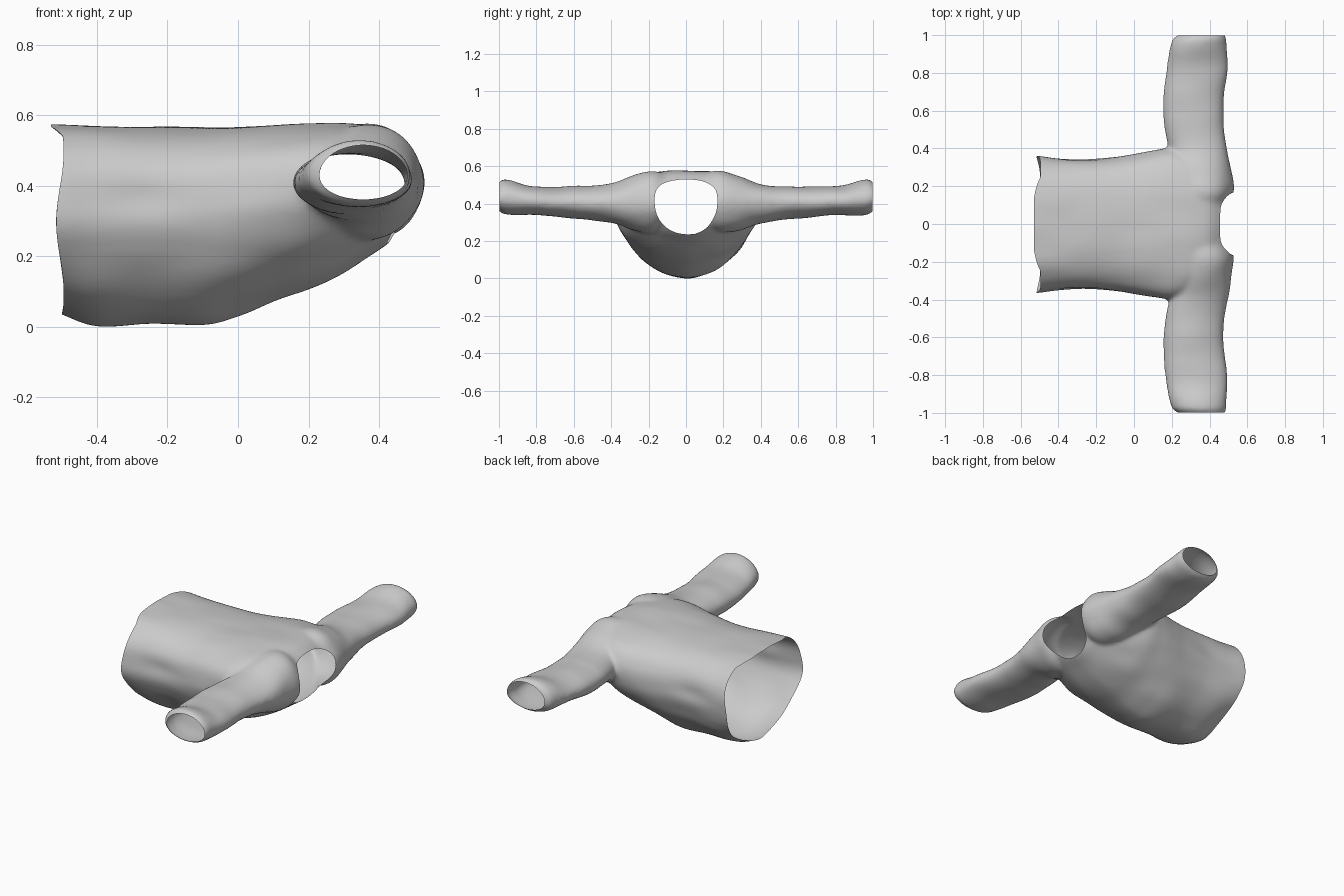
import bpy, bmesh, math
from mathutils import Vector, noise

if "Cube" in bpy.data.objects:
    bpy.data.objects.remove(bpy.data.objects["Cube"])


def section(lo, hi, zb, zt, zc, n_up, n_low, count=64):
    """Closed superellipse outline: (across, z) points, blunt on top, rounder below."""
    pts = []
    c, w = (lo + hi) / 2, (hi - lo) / 2
    for i in range(count):
        t = 2 * math.pi * i / count
        co, si = math.cos(t), math.sin(t)
        n = n_up if si >= 0 else n_low
        a = math.copysign(abs(co) ** (2 / n), co)
        b = abs(si) ** (2 / n)
        pts.append((c + w * a, zc + (zt - zc) * b if si >= 0 else zc - (zc - zb) * b))
    return pts


def smooth_rows(rows, steps=6):
    """Catmull-Rom interpolation between rows of measurements."""
    out = []
    for i in range(len(rows) - 1):
        p0, p1 = rows[max(i - 1, 0)], rows[i]
        p2, p3 = rows[i + 1], rows[min(i + 2, len(rows) - 1)]
        for s in range(steps):
            t = s / steps
            out.append([0.5 * (2 * b + (c - a) * t + (2 * a - 5 * b + 4 * c - d) * t * t
                               + (3 * b - a - 3 * c + d) * t ** 3)
                        for a, b, c, d in zip(p0, p1, p2, p3)])
    return out + [list(rows[-1])]


def loft(bm, rings):
    loops = [[bm.verts.new(p) for p in r] for r in rings]
    for a, b in zip(loops, loops[1:]):
        for i in range(len(a)):
            j = (i + 1) % len(a)
            bm.faces.new((a[i], a[j], b[j], b[i]))
    bm.faces.new(loops[0])
    bm.faces.new(loops[-1])


def make_object(name, bm):
    bmesh.ops.recalc_face_normals(bm, faces=bm.faces)
    me = bpy.data.meshes.new(name)
    bm.to_mesh(me)
    bm.free()
    ob = bpy.data.objects.new(name, me)
    bpy.context.collection.objects.link(ob)
    return ob


bm = bmesh.new()

# Torso: x, half width, bottom z, top z, z of widest point
torso = [(-0.56, .365, .06, .578, .33), (-0.50, .362, .038, .577, .33),
         (-0.40, .350, .006, .575, .33), (-0.25, .347, .012, .570, .34),
         (-0.10, .355, .004, .568, .34), (0.00, .370, .032, .570, .35),
         (0.10, .388, .072, .574, .37), (0.20, .400, .108, .579, .39),
         (0.30, .370, .158, .582, .41), (0.38, .320, .208, .572, .41),
         (0.43, .270, .245, .550, .41), (0.48, .220, .310, .510, .41),
         (0.51, .130, .370, .460, .41)]
loft(bm, [[(x, y, z) for y, z in section(-w, w, zb, zt, zc, 2.7, 1.8)]
          for x, w, zb, zt, zc in smooth_rows(torso)])

# Sleeves and shoulders: y, x min, x max, bottom z, top z, z of widest point
sleeve = [(0.00, .20, .47, .32, .54, .42), (0.10, .20, .500, .29, .565, .42),
          (0.18, .20, .528, .25, .580, .41), (0.28, .20, .515, .26, .555, .41),
          (0.38, .19, .497, .295, .515, .41), (0.48, .168, .483, .312, .500, .41),
          (0.60, .155, .474, .325, .496, .41), (0.72, .160, .482, .335, .494, .415),
          (0.84, .172, .495, .343, .500, .42), (0.93, .188, .491, .342, .528, .43),
          (0.98, .205, .488, .348, .533, .43), (1.00, .235, .480, .368, .515, .43),
          (1.03, .250, .472, .380, .500, .43)]
half = smooth_rows(sleeve)
full = [[-r[0]] + r[1:] for r in reversed(half[1:])] + half
loft(bm, [[(x, y, z) for x, z in section(a, b, zb, zt, zc, 2.0, 2.0)]
          for y, a, b, zb, zt, zc in full])
shirt = make_object("shirt", bm)

# Neck opening cutter
NW, NB, NT, NC = .168, .24, .532, .415
bm = bmesh.new()
loft(bm, [[(x, y, z) for y, z in section(-NW, NW, NB, NT, NC, 2.8, 2.1)] for x in (.32, .7)])
cutter = make_object("neck_cutter", bm)
cutter.hide_render = True

# Fuse, soften and cut the neck
bpy.context.view_layer.objects.active = shirt
shirt.select_set(True)
m = shirt.modifiers.new("fuse", 'REMESH')
m.mode, m.voxel_size = 'VOXEL', 0.011
m = shirt.modifiers.new("soften", 'SMOOTH')
m.factor, m.iterations = 0.5, 10
m = shirt.modifiers.new("neck", 'BOOLEAN')
m.operation, m.object, m.solver = 'DIFFERENCE', cutter, 'EXACT'
for name in ("fuse", "soften", "neck"):
    bpy.ops.object.modifier_apply(modifier=name)
bpy.data.objects.remove(cutter)


def in_neck(p):
    n = 2.8 if p.z >= NC else 2.1
    h = NT - NC if p.z >= NC else NC - NB
    return p.x > .31 and abs(p.y / NW) ** n + abs((p.z - NC) / h) ** n < 1.004


# Open the neck, hem and cuffs so only the cloth remains
bm = bmesh.new()
bm.from_mesh(shirt.data)
bmesh.ops.delete(bm, geom=[f for f in bm.faces if in_neck(f.calc_center_median())],
                 context='FACES')
for co, no in (((-.505, 0, 0), (-1, 0, 0)), ((0, .998, 0), (0, 1, 0)), ((0, -.998, 0), (0, -1, 0))):
    bmesh.ops.bisect_plane(bm, geom=bm.verts[:] + bm.edges[:] + bm.faces[:],
                           plane_co=co, plane_no=no, clear_outer=True)

# Soft cloth folds and the wavy hem
bm.normal_update()
for v, n in [(v, v.normal.copy()) for v in bm.verts]:
    p = v.co.copy()
    fold = noise.noise(Vector((p.x * 4, p.y * 7, p.z * 9))) * .007
    side = math.exp(-((p.x + .27) / .12) ** 2 - ((p.z - .37) / .05) ** 2)
    fold -= .010 * side
    edge = min(1, (1 - abs(p.y)) / .05) if abs(p.y) > .5 else 1
    v.co += n * fold * max(edge, 0)
    if p.x < -.3:
        k = ((-.3 - p.x) / .2) ** 2
        wave = .010 * math.cos(2 * math.pi * (p.z - .1) / .4)
        if p.z > .54:
            wave -= .028 * min(1, (p.z - .54) / .03)
        v.co.x += k * wave
low = min(v.co.z for v in bm.verts)
for v in bm.verts:
    v.co.z -= low
bm.to_mesh(shirt.data)
bm.free()
bpy.ops.object.shade_smooth_by_angle(angle=math.radians(60))
